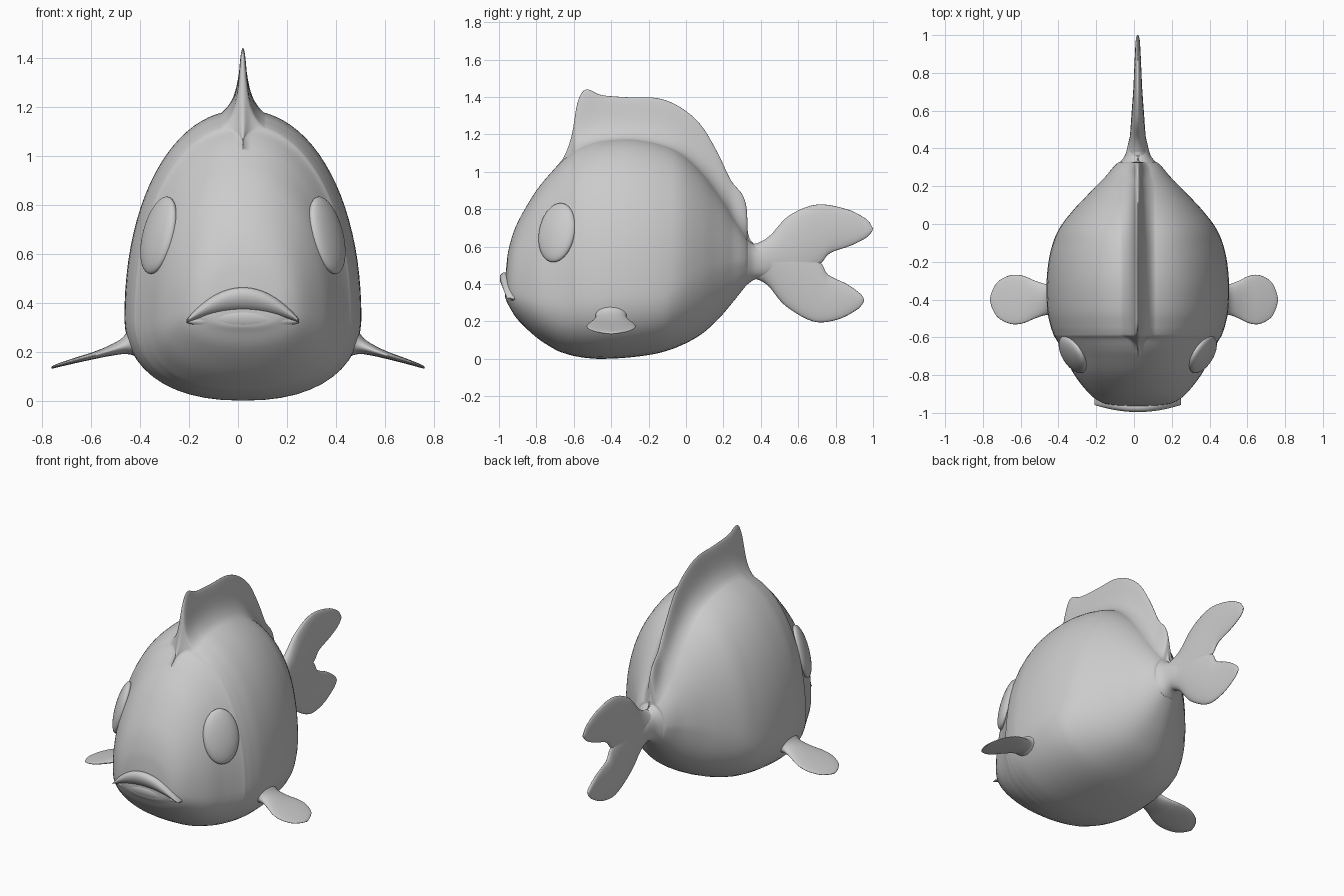
import bpy, bmesh, math
from mathutils import Vector
from mathutils.bvhtree import BVHTree

if "Cube" in bpy.data.objects:
    bpy.data.objects.remove(bpy.data.objects["Cube"])

CX = 0.02  # body midline


def clamp(v):
    return max(0.0, min(1.0, v))


def smooth_rows(rows, steps):
    """Catmull-Rom interpolation of rows of numbers."""
    out, n = [], len(rows)
    for i in range(n - 1):
        p0, p1, p2, p3 = rows[max(i - 1, 0)], rows[i], rows[i + 1], rows[min(i + 2, n - 1)]
        for k in range(steps):
            t = k / steps
            out.append([0.5 * (2 * b + (c - a) * t + (2 * a - 5 * b + 4 * c - d) * t * t
                               + (3 * b - a - 3 * c + d) * t ** 3)
                        for a, b, c, d in zip(p0, p1, p2, p3)])
    out.append(list(rows[-1]))
    return out


def finish(name, bm):
    bmesh.ops.recalc_face_normals(bm, faces=bm.faces[:])
    for f in bm.faces:
        f.smooth = True
    me = bpy.data.meshes.new(name)
    bm.to_mesh(me)
    ob = bpy.data.objects.new(name, me)
    bpy.context.collection.objects.link(ob)
    return ob


def loft(name, rings):
    """Skin a list of closed rings and cap both ends."""
    bm = bmesh.new()
    vs = [[bm.verts.new(p) for p in r] for r in rings]
    n = len(rings[0])
    for a, b in zip(vs, vs[1:]):
        for i in range(n):
            j = (i + 1) % n
            bm.faces.new((a[i], a[j], b[j], b[i]))
    for ring in (vs[0], vs[-1]):
        c = bm.verts.new(sum((v.co for v in ring), Vector()) / n)
        for i in range(n):
            bm.faces.new((ring[i], ring[(i + 1) % n], c))
    bmesh.ops.remove_doubles(bm, verts=bm.verts[:], dist=1e-5)
    bmesh.ops.dissolve_degenerate(bm, edges=bm.edges[:], dist=1e-6)
    return finish(name, bm)


def oval(c, u, v, n=32):
    """Elliptical ring around c with half-axes u and v."""
    c, u, v = Vector(c), Vector(u), Vector(v)
    return [c + u * math.cos(2 * math.pi * i / n) + v * math.sin(2 * math.pi * i / n)
            for i in range(n)]


# Body with the dorsal fin: y, belly z, back z, half width, fin top z
BODY = [
    (-.965, .36, .42, .03, .42), (-.96, .31, .50, .12, .50), (-.945, .28, .60, .19, .60),
    (-.90, .21, .73, .255, .73), (-.80, .115, .90, .335, .90), (-.70, .05, 1.02, .385, 1.02),
    (-.65, .03, 1.07, .41, 1.085), (-.61, .018, 1.10, .43, 1.20), (-.58, .012, 1.12, .44, 1.37),
    (-.535, .005, 1.14, .455, 1.44), (-.45, .0, 1.165, .472, 1.41), (-.30, .008, 1.175, .475, 1.398),
    (-.15, .03, 1.15, .455, 1.393), (-.03, .07, 1.10, .41, 1.345), (.08, .13, 1.0, .325, 1.25),
    (.17, .21, .88, .235, 1.10), (.24, .29, .77, .165, .955), (.30, .365, .68, .115, .88),
    (.325, .395, .645, .095, .80), (.332, .40, .635, .09, .67), (.37, .425, .61, .065, .61),
    (.45, .44, .59, .045, .59), (.55, .48, .54, .015, .54)]


def body_ring(y, zb, zt, hw, zf):
    zf = max(zf, zt)
    fade = clamp((zf - zt) / .2)
    zm = zb + (zt - zb) * (.28 + .22 * clamp((y + .1) / .45))
    flare = min(.07, .4 * hw)
    prof = []
    for i in range(12):      # belly
        s = math.cos(i / 12 * math.pi / 2)
        prof.append((zm - (zm - zb) * s, hw * (1 - s ** 2.3) ** (1 / 2.3)))
    for i in range(22):      # back
        s = math.sin(i / 22 * math.pi / 2)
        prof.append((zm + (zt - zm) * s, hw * (1 - s ** 2.1) ** (1 / 2.1)))
    for i in range(17):      # fin
        prof.append((zt + (zf - zt) * math.sin(i / 16 * math.pi / 2), 0))
    half = []
    for z, w in prof:
        d = max(0, z - zt)
        fin = fade * (.016 + flare * math.exp(-d / .06))
        if z <= zb + (zm - zb):
            fin *= clamp((z - zb) / (zm - zb))
        if zf > zt:
            fin *= math.sqrt(max(0, 1 - (d / (zf - zt)) ** 3))
        half.append((math.hypot(w, fin), z))
    return ([(CX + w, y, z) for w, z in half]
            + [(CX - w, y, z) for w, z in half[-2:0:-1]])


body = loft("body", [body_ring(*r) for r in smooth_rows(BODY, 5)])

# Tail lobes: outer y, z, inner y, z, half thickness
UPPER = [(.34, .61, .34, .44, .07), (.38, .617, .38, .43, .055), (.45, .66, .48, .42, .042),
         (.55, .765, .62, .44, .033), (.70, .825, .72, .51, .024), (.86, .80, .77, .565, .019),
         (.96, .75, .88, .605, .014), (.99, .715, .96, .645, .01), (1.0, .695, .995, .68, .004)]
LOWER = [(.34, .43, .34, .61, .07), (.38, .425, .38, .617, .055), (.44, .39, .48, .62, .042),
         (.53, .285, .62, .60, .033), (.68, .20, .72, .515, .024), (.81, .21, .76, .45, .019),
         (.91, .26, .86, .40, .014), (.945, .295, .93, .35, .01), (.952, .315, .948, .328, .004)]
for name, rows in (("tail_upper_lobe", UPPER), ("tail_lower_lobe", LOWER)):
    rings = []
    for ay, az, by, bz, t in smooth_rows(rows, 5):
        a, b = Vector((CX, ay, az)), Vector((CX, by, bz))
        rings.append(oval((a + b) / 2, (a - b) / 2, (t, 0, 0)))
    loft(name, rings)

# Pectoral fins: x, z, half length, half thickness
PECTORAL = [(.38, .235, .11, .11), (.445, .235, .088, .06), (.485, .222, .082, .032),
            (.54, .203, .10, .02), (.60, .184, .126, .014), (.66, .167, .129, .011),
            (.72, .149, .098, .008), (.75, .139, .05, .006), (.762, .134, .008, .003)]
for side, label in ((-1, "left"), (1, "right")):
    rings = []
    for x, z, hy, hz in smooth_rows(PECTORAL, 5):
        shift = CX * clamp((.76 - x) / .28)
        rings.append(oval((side * x + shift, -.40, z), (0, hy, 0), (side * hz * .3, 0, hz)))
    loft(label + "_pectoral_fin", rings)

# Eyes, seated on the body surface
tree_bm = bmesh.new()
tree_bm.from_mesh(body.data)
tree = BVHTree.FromBMesh(tree_bm)
for side, label in ((-1, "left"), (1, "right")):
    hit, nor, _, _ = tree.ray_cast(Vector((side * 2, -.69, .675)), Vector((-side, 0, 0)))
    if nor.x * side < 0:
        nor = -nor
    bm = bmesh.new()
    bmesh.ops.create_uvsphere(bm, u_segments=40, v_segments=24, radius=1)
    eye = finish(label + "_eye", bm)
    eye.location = hit
    eye.scale = (.11, .163, .042)
    eye.rotation_mode = 'QUATERNION'
    eye.rotation_quaternion = nor.to_track_quat('Z', 'Y')
tree_bm.free()


# Lips: tapered crescents swept across the face
def lip(name, y0, z0, arch, depth, height, lean):
    rings = []
    for i in range(41):
        s = -math.cos(i / 40 * math.pi)
        k = 1 - s * s
        c = (CX + .23 * s, y0 + .035 * s * s, z0 + arch * k)
        h = .004 + height * k ** .8
        rings.append(oval(c, (0, depth, 0), (0, -lean * k, h), 24))
    loft(name, rings)


lip("upper_lip", -.955, .325, .088, .038, .045, .015)
lip("lower_lip", -.932, .322, .004, .034, .046, .012)
